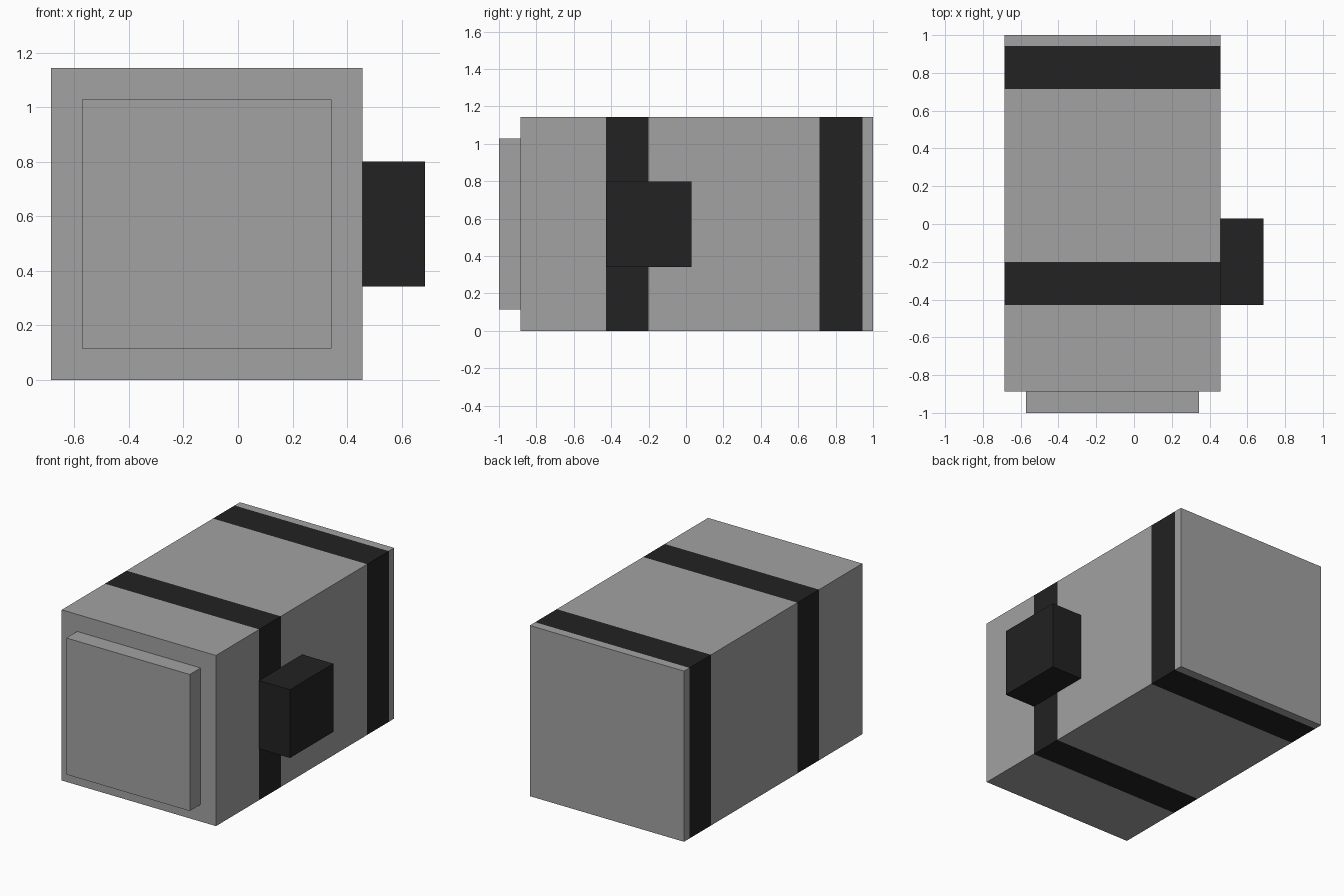
import bpy, bmesh
from mathutils import Vector

if "Cube" in bpy.data.objects:
    bpy.data.objects.remove(bpy.data.objects["Cube"])

U = 2 / 17.5  # modelling grid step


def material(name, v):
    m = bpy.data.materials.new(name)
    m.diffuse_color = (v, v, v, 1)
    m.use_nodes = True
    m.node_tree.nodes["Principled BSDF"].inputs["Base Color"].default_value = m.diffuse_color
    return m


grey = material("mid grey", 0.36)
black = material("near black", 0.016)


def box(name, lo, hi, mats, bands=()):
    """Box between two corners; bands are y ranges cut in and given the second material."""
    lo, hi = Vector(lo), Vector(hi)
    bm = bmesh.new()
    bmesh.ops.create_cube(bm, size=1)
    for v in bm.verts:
        v.co = (lo + hi) / 2 + v.co * (hi - lo)
    for y in (y for band in bands for y in band):
        bmesh.ops.bisect_plane(bm, geom=bm.verts[:] + bm.edges[:] + bm.faces[:],
                               plane_co=(0, y, 0), plane_no=(0, 1, 0))
    for f in bm.faces:
        y = f.calc_center_median().y
        f.material_index = int(any(a < y < b for a, b in bands))
    me = bpy.data.meshes.new(name)
    bm.to_mesh(me)
    bm.free()
    for m in mats:
        me.materials.append(m)
    ob = bpy.data.objects.new(name, me)
    bpy.context.collection.objects.link(ob)
    return ob


# Main casing with two painted bands running all the way round
box("casing", (-6 * U, -7.75 * U, 0), (4 * U, 1, 10 * U), (grey, black),
    bands=((-3.75 * U, -1.75 * U), (6.25 * U, 8.25 * U)))

# Raised plate on the front
box("front_plate", (-5 * U, -1, U), (3 * U, -7.75 * U, 9 * U), (grey,))

# Block on the right side
box("side_block", (4 * U, -3.75 * U, 3 * U), (6 * U, 0.25 * U, 7 * U), (black,))
